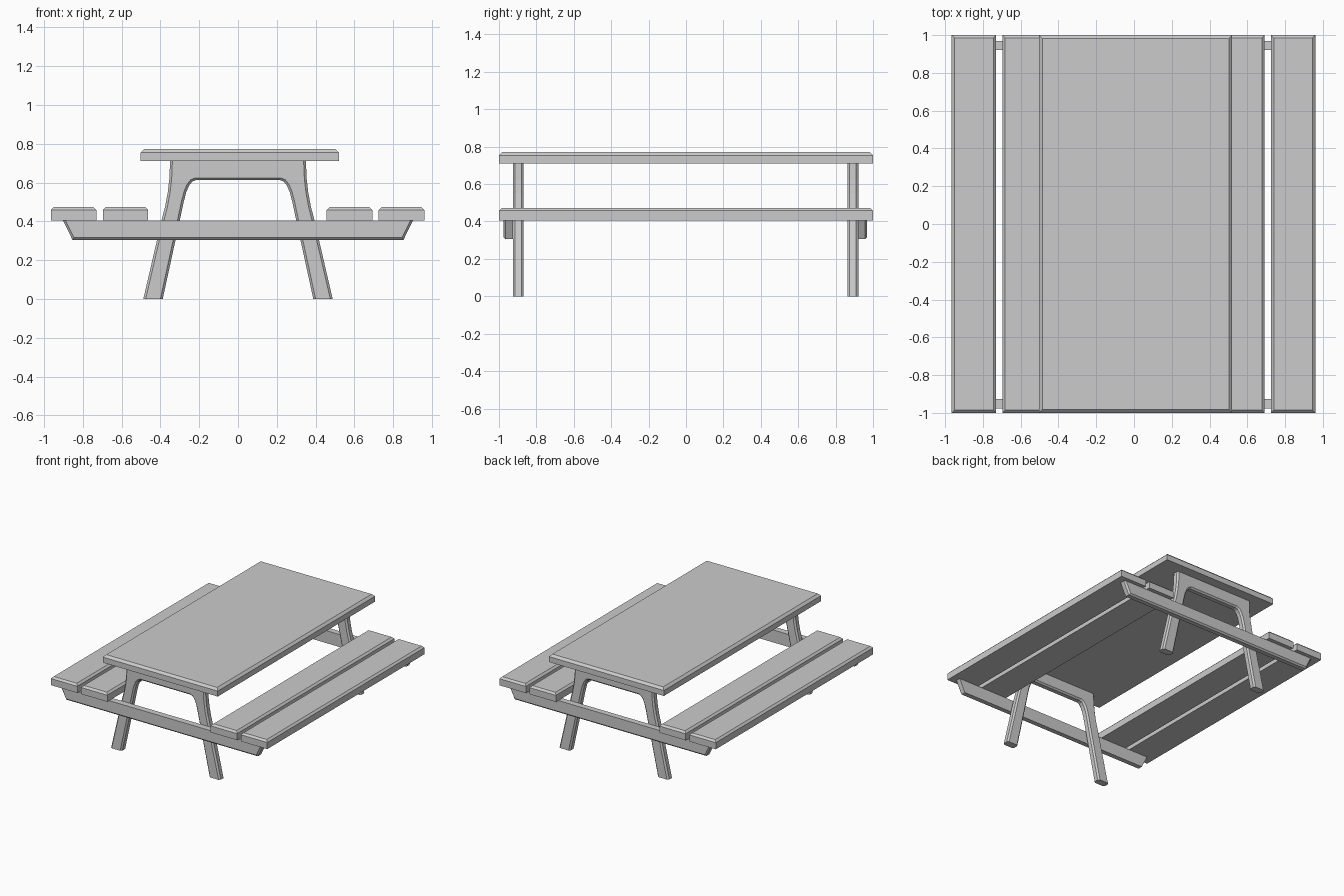
import bpy, bmesh

if "Cube" in bpy.data.objects:
    bpy.data.objects.remove(bpy.data.objects["Cube"])


def finish(name, bm):
    bmesh.ops.recalc_face_normals(bm, faces=bm.faces)
    me = bpy.data.meshes.new(name)
    bm.to_mesh(me)
    bm.free()
    ob = bpy.data.objects.new(name, me)
    bpy.context.collection.objects.link(ob)
    return ob


def extrude_profile(name, half, y0, y1, picks, width):
    """Mirror a half outline across x, extrude along y, chamfer the picked edges."""
    pts = half + [(-x, z) for x, z in reversed(half)]
    bm = bmesh.new()
    face = bm.faces.new([bm.verts.new((x, y0, z)) for x, z in pts])
    ext = bmesh.ops.extrude_face_region(bm, geom=[face])
    moved = [g for g in ext["geom"] if isinstance(g, bmesh.types.BMVert)]
    bmesh.ops.translate(bm, verts=moved, vec=(0, y1 - y0, 0))
    edges = [e for e in bm.edges if picks(*[v.co for v in e.verts])]
    bmesh.ops.bevel(bm, geom=edges, offset=width, segments=1, affect='EDGES')
    return finish(name, bm)


def plank(name, x0, x1, z0, z1, chamfer):
    """Full-length board with chamfered upper edges."""
    bm = bmesh.new()
    bmesh.ops.create_cube(bm, size=1)
    for v in bm.verts:
        v.co = (x1 if v.co.x > 0 else x0, 1 if v.co.y > 0 else -1, z1 if v.co.z > 0 else z0)
    top = [e for e in bm.edges if all(v.co.z > z1 - 1e-4 for v in e.verts)]
    bmesh.ops.bevel(bm, geom=top, offset=chamfer, segments=1, affect='EDGES')
    return finish(name, bm)


# Table top and bench boards
plank("table_top", -0.503, 0.52, 0.71, 0.772, 0.018)
plank("left_outer_seat", -0.965, -0.73, 0.405, 0.473, 0.015)
plank("left_inner_seat", -0.697, -0.463, 0.405, 0.473, 0.015)
plank("right_inner_seat", 0.457, 0.692, 0.405, 0.473, 0.015)
plank("right_outer_seat", 0.725, 0.96, 0.405, 0.473, 0.015)

# Left half of the arched leg frame: up the outside is last, inside first
leg = [(-0.350, 0.71), (-0.354, 0.62), (-0.362, 0.55), (-0.375, 0.48),
       (-0.394, 0.405), (-0.488, 0.0), (-0.388, 0.0), (-0.300, 0.405),
       (-0.280, 0.50), (-0.267, 0.55), (-0.252, 0.585), (-0.236, 0.605),
       (-0.218, 0.612)]
beam = [(-0.902, 0.405), (-0.853, 0.305)]


def leg_edge(a, b):
    same_face = abs(a.y - b.y) < 1e-5
    cap = abs(a.z - b.z) < 1e-5 and (a.z < 0.01 or a.z > 0.7)
    return same_face and not cap


def beam_edge(outer_y):
    def pick(a, b):
        on_face = abs(a.y - outer_y) < 1e-5 and abs(b.y - outer_y) < 1e-5
        return on_face and min(a.z, b.z) < 0.31
    return pick


# Leg frames and seat beams at both ends
for end, leg_in, leg_out, beam_out in (("front", -0.868, -0.926, -0.976),
                                       ("back", 0.863, 0.921, 0.969)):
    extrude_profile(end + "_leg_frame", leg, leg_in, leg_out, leg_edge, 0.012)
    extrude_profile(end + "_seat_beam", beam, leg_out, beam_out, beam_edge(beam_out), 0.012)
